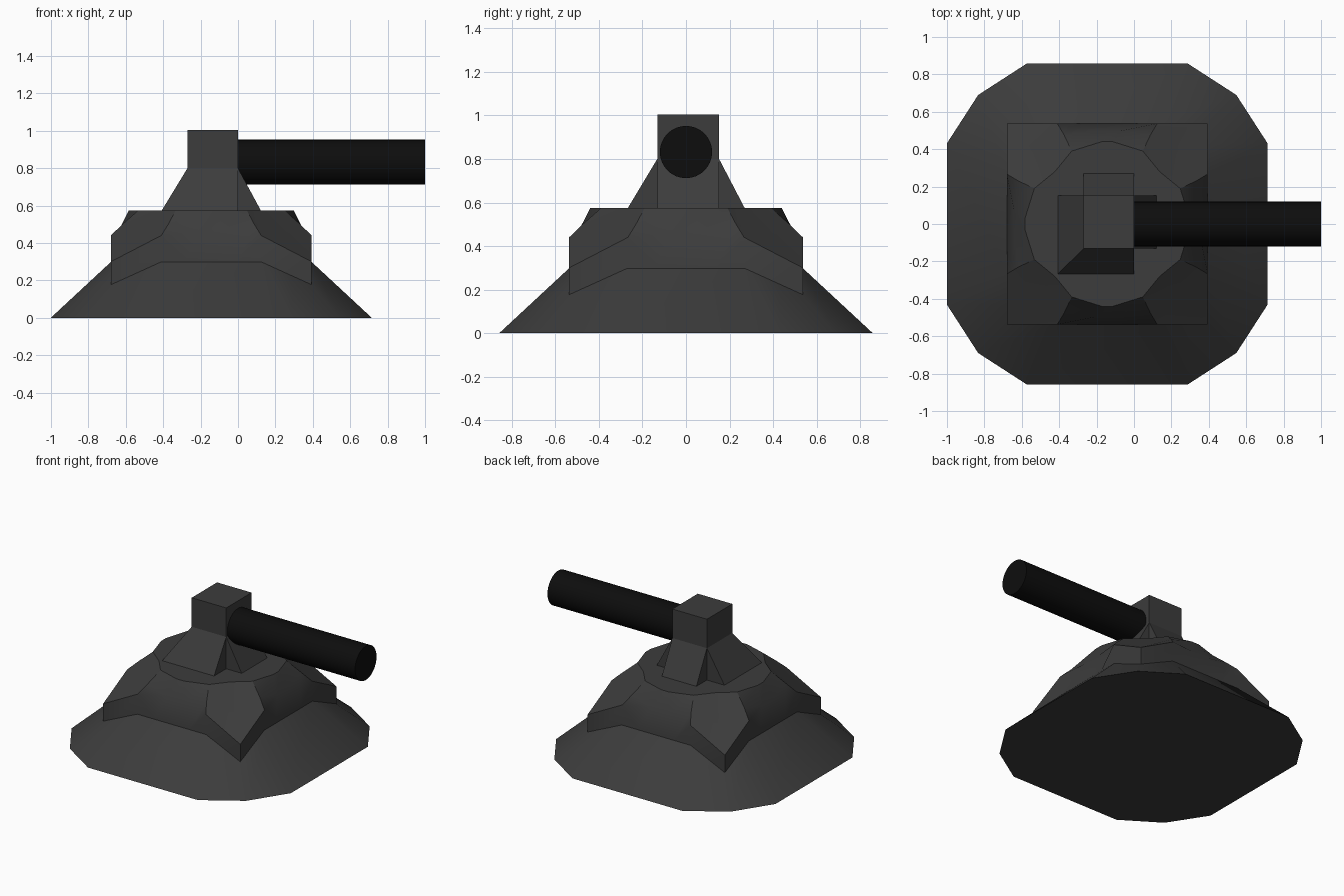
import bpy
from math import pi

if "Cube" in bpy.data.objects:
    bpy.data.objects.remove(bpy.data.objects["Cube"])

CX = -0.143  # centre of the mound in x


def material(name, v):
    m = bpy.data.materials.new(name)
    m.diffuse_color = (v, v, v, 1)
    m.use_nodes = True
    m.node_tree.nodes["Principled BSDF"].inputs["Base Color"].default_value = m.diffuse_color
    return m


stone = material("dark_grey", 0.045)
black = material("black", 0.004)


def make(name, verts, faces, mat, angle=None):
    me = bpy.data.meshes.new(name)
    me.from_pydata(verts, [], faces)
    ob = bpy.data.objects.new(name, me)
    bpy.context.collection.objects.link(ob)
    me.materials.append(mat)
    bpy.context.view_layer.objects.active = ob
    ob.select_set(True)
    if angle:
        bpy.ops.object.shade_smooth_by_angle(angle=angle)
    ob.select_set(False)
    return ob


def four_fold(quarter):
    """Repeat one side's points (x, y, z) four times around the centre."""
    ring = []
    for _ in range(4):
        ring += quarter
        quarter = [(-y, x, z) for x, y, z in quarter]
    return [(x + CX, y, z) for x, y, z in ring]


def loft(name, rings, mat, angle=None):
    n = len(rings[0])
    verts = [v for r in rings for v in r]
    faces = [(k * n + i, k * n + (i + 1) % n, (k + 1) * n + (i + 1) % n, (k + 1) * n + i)
             for k in range(len(rings) - 1) for i in range(n)]
    faces += [tuple(reversed(range(n))), tuple(range(len(verts) - n, len(verts)))]
    return make(name, verts, faces, mat, angle)


# Twelve-sided sloping base
def base_ring(s, z):
    return four_fold([(.858 * s, -.43 * s, z), (.858 * s, .43 * s, z), (.69 * s, .69 * s, z)])


loft("sloping_base", [base_ring(1, 0), base_ring(.535 / .858, .3)], stone, pi / 6)


# Rocky upper body: square rim with drooping corners and dips mid-side
def body_ring(quart, mid, corner):
    (qx, qy, qz), (mx, my, mz), (c, cz) = quart, mid, corner
    return four_fold([(qx, -qy, qz), (mx, -my, mz), (mx, my, mz), (qx, qy, qz), (c, c, cz)])


loft("upper_body", [
    body_ring((.537, .267, .1), (.537, .14, .1), (.537, .1)),
    body_ring((.537, .267, .44), (.537, .14, .3), (.537, .3)),
    body_ring((.475, .23, .50), (.498, .07, .46), (.40, .44)),
    body_ring((.39, .19, .575), (.44, .03, .575), (.28, .575)),
], stone, pi / 6)

# Turret column with flared feet on its four sides
x0, x1, y0, y1 = -.27, 0, -.132, .152
top = [(x0, y0), (x1, y0), (x1, y1), (x0, y1)]
foot = [(-.41, -.27), (x1, -.27), (x1, y0), (.124, y0), (.124, y1),
        (x1, y1), (x1, .272), (x0, .272), (x0, y1), (-.41, y1)]
verts = [(*p, 1.005) for p in top] + [(*p, .8) for p in top] + [(*p, .57) for p in foot]
faces = [(0, 1, 2, 3)] + [(i + 4, (i + 1) % 4 + 4, (i + 1) % 4, i) for i in range(4)]
faces += [(8, 9, 5, 4), (9, 10, 5), (10, 11, 5), (11, 12, 6, 5), (12, 13, 6), (13, 14, 6),
          (14, 15, 7, 6), (15, 16, 7), (16, 17, 7), (17, 8, 4, 7), tuple(range(17, 7, -1))]
make("turret_column", verts, faces, stone)

# Barrel pointing along +x
bpy.ops.mesh.primitive_cylinder_add(vertices=32, radius=.12, depth=1,
                                    location=(.5, 0, .832), rotation=(0, pi / 2, 0))
barrel = bpy.context.object
barrel.name = "barrel"
barrel.data.materials.append(black)
bpy.ops.object.shade_smooth_by_angle(angle=pi / 6)
